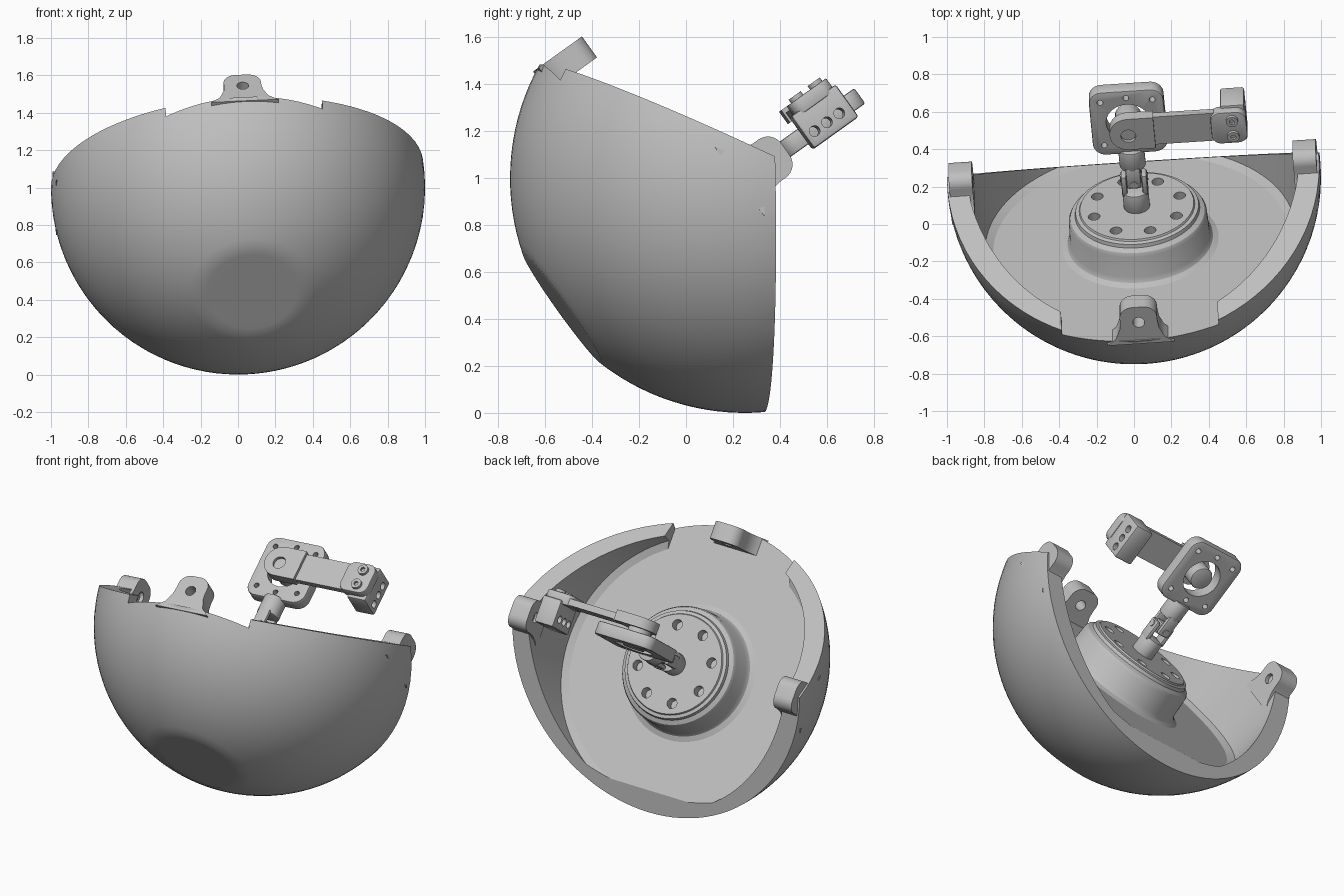
import bpy, bmesh
from math import sin, cos, pi, radians
from mathutils import Matrix, Vector

if "Cube" in bpy.data.objects:
    bpy.data.objects.remove(bpy.data.objects["Cube"])

grey = bpy.data.materials.new("plain_grey")
grey.use_nodes = True
grey.diffuse_color = (0.52, 0.52, 0.52, 1)
grey.node_tree.nodes["Principled BSDF"].inputs["Base Color"].default_value = grey.diffuse_color

# Tilted working frame: x across, -y towards the top lip, z out of the opening
axis = Vector((-0.08, 0.81, 0.58)).normalized()
down = axis.cross(Vector((0.995, 0.07, 0.05))).normalized()
across = down.cross(axis)
FRAME = Matrix.Translation((0, 0.25, 1)) @ Matrix((across, down, axis)).transposed().to_4x4()


def make(name, bm):
    bmesh.ops.remove_doubles(bm, verts=bm.verts, dist=1e-5)
    bmesh.ops.recalc_face_normals(bm, faces=bm.faces)
    mesh = bpy.data.meshes.new(name)
    bm.to_mesh(mesh)
    bm.free()
    mesh.materials.append(grey)
    obj = bpy.data.objects.new(name, mesh)
    bpy.context.collection.objects.link(obj)
    obj.matrix_world = FRAME
    return obj


def finish(obj, cutters=(), bevel=0):
    bpy.ops.object.select_all(action='DESELECT')
    bpy.context.view_layer.objects.active = obj
    obj.select_set(True)
    if bevel:
        mod = obj.modifiers.new("soft_edges", 'BEVEL')
        mod.width, mod.segments, mod.limit_method = bevel, 2, 'ANGLE'
        bpy.ops.object.modifier_apply(modifier=mod.name)
    for cutter in cutters:
        mod = obj.modifiers.new("cut", 'BOOLEAN')
        mod.operation, mod.object, mod.solver = 'DIFFERENCE', cutter, 'EXACT'
        bpy.ops.object.modifier_apply(modifier=mod.name)
        bpy.data.objects.remove(cutter)
    bpy.ops.object.shade_smooth_by_angle(angle=radians(32))
    return obj


def prism(name, points, along, lo, hi):
    bm = bmesh.new()
    place = (lambda a, b: (lo, a, b)) if along == 'x' else (lambda a, b: (a, lo, b))
    face = bm.faces.new([bm.verts.new(place(a, b)) for a, b in points])
    new = bmesh.ops.extrude_face_region(bm, geom=[face])["geom"]
    shift = Vector((hi - lo, 0, 0) if along == 'x' else (0, hi - lo, 0))
    bmesh.ops.translate(bm, vec=shift, verts=[v for v in new if isinstance(v, bmesh.types.BMVert)])
    return make(name, bm)


def rod(name, centre, along, radius, length, sides=32):
    bm = bmesh.new()
    turn = {'x': Matrix.Rotation(pi / 2, 4, 'Y'), 'y': Matrix.Rotation(pi / 2, 4, 'X'), 'z': Matrix()}[along]
    bmesh.ops.create_cone(bm, cap_ends=True, segments=sides, radius1=radius, radius2=radius,
                          depth=length, matrix=Matrix.Translation(centre) @ turn)
    return make(name, bm)


def lathe(name, profile, steps=96):
    bm = bmesh.new()
    verts = [bm.verts.new((r, 0, z)) for r, z in profile]
    edges = [bm.edges.new(pair) for pair in zip(verts, verts[1:])]
    bmesh.ops.spin(bm, geom=verts + edges, cent=(0, 0, 0), axis=(0, 0, 1), angle=2 * pi, steps=steps)
    return make(name, bm)


def box(name, x, y, z):
    return prism(name, [(x[0], z[0]), (x[1], z[0]), (x[1], z[1]), (x[0], z[1])], 'y', *y)


def rounded(cx, cz, half_w, half_h, r, steps=8):
    points = []
    for q, (sx, sz) in enumerate([(1, 1), (-1, 1), (-1, -1), (1, -1)]):
        for i in range(steps + 1):
            a = (q + i / steps) * pi / 2
            points.append((cx + sx * (half_w - r) + r * cos(a), cz + sz * (half_h - r) + r * sin(a)))
    return points


# Shell: ball with a flattened pole, saddle-shaped opening and flat-floored cavity
bm = bmesh.new()
bmesh.ops.create_uvsphere(bm, u_segments=96, v_segments=64, radius=1)
for v in bm.verts:
    v.co.z = max(v.co.z, -0.958)
shell = make("shell", bm)
opening = prism("opening_cutter", [(0, 0.08), (1.2, -0.745), (1.2, 1.2), (-1.2, 1.2), (-1.2, -0.597)], 'x', -1.3, 1.3)
cavity = lathe("cavity_cutter", [(0, -0.43), (0.79, -0.43), (0.83, -0.405), (0.885, 0), (0.885, 1.3), (0, 1.3)])
lip_gap = box("lip_cutter", (-0.42, 0.42), (-1.2, -0.6), (-0.43, 0.5))
finish(shell, [opening, cavity, lip_gap])


# Mounting ears with flared feet and a screw hole
def ear(name, along, lo, hi, z):
    half = [(0.18, z - 0.14), (0.13, z - 0.1), (0.105, z - 0.04), (0.1, z)]
    for i in range(9):
        a = i / 8 * pi / 2
        half.append((0.03 + 0.07 * cos(a), z + 0.03 + 0.07 * sin(a)))
    outline = half + [(-s, h) for s, h in reversed(half)]
    body = prism(name, outline, along, lo, hi)
    mid = (lo + hi) / 2
    centre = (mid, 0, z) if along == 'x' else (0, mid, z)
    finish(body, [rod("ear_hole", centre, along, 0.032, 0.5)])


ear("top_ear", 'y', -0.895, -0.785, -0.315)
ear("left_ear", 'x', 0.86, 0.985, 0.035)
ear("right_ear", 'x', -0.985, -0.86, 0.035)

# Central boss with a ring of holes
boss = lathe("boss", [(0, -0.5), (0.42, -0.5), (0.42, -0.43), (0.39, -0.415), (0.375, -0.39), (0.37, -0.26),
                      (0.36, -0.24), (0.335, -0.225), (0.33, -0.205), (0.31, -0.2), (0.305, -0.19), (0, -0.19)])
ring = [(0.24 * cos(i * pi / 4 + 0.3), 0.24 * sin(i * pi / 4 + 0.3), -0.19) for i in range(8)]
finish(boss, [rod("boss_hole", p, 'z', 0.032, 0.12, 24) for p in ring])

# Universal joint: two hubs, two crossed forks and a spider
finish(rod("lower_hub", (0, 0, -0.14), 'z', 0.07, 0.12), bevel=0.006)
finish(rod("upper_hub", (0, 0, 0.14), 'z', 0.07, 0.12), bevel=0.006)
for side in (-1, 1):
    x = sorted((side * 0.04, side * 0.07))
    finish(box("lower_fork", x, (-0.04, 0.04), (-0.1, 0.03)), bevel=0.012)
    finish(box("upper_fork", (-0.04, 0.04), x, (-0.03, 0.1)), bevel=0.012)
finish(box("joint_spider", (-0.035, 0.035), (-0.035, 0.035), (-0.035, 0.035)), bevel=0.006)
finish(rod("spider_pin", (0, 0, 0), 'x', 0.02, 0.15, 20))
finish(rod("spider_pin", (0, 0, 0), 'y', 0.02, 0.15, 20))

# Bearing plate: rounded square with a large bore and small screw holes
ZC = 0.39
plate = prism("bearing_plate", rounded(0, ZC, 0.2, 0.205, 0.07), 'y', -0.04, 0.04)
spots = [(0.14 * sx, ZC + 0.14 * sz) for sx in (-1, 1) for sz in (-1, 1)]
spots += [(0, ZC - 0.16), (0, ZC + 0.16)]
bores = [rod("bore", (0, 0, ZC), 'y', 0.118, 0.3, 48)]
bores += [rod("screw_hole", (x, 0, z), 'y', 0.016, 0.3, 16) for x, z in spots]
finish(plate, bores, bevel=0.008)
finish(rod("bearing_pin", (0, -0.03, ZC), 'y', 0.07, 0.14), bevel=0.008)

# Crank arm: thin bar with thicker round-ended pads
finish(prism("arm_bar", rounded(0.26, 0.385, 0.3, 0.09, 0.01), 'y', -0.125, -0.085))
hub_pad = prism("arm_hub_pad", [p if p[0] < 0 else (0.14, p[1]) for p in rounded(0, 0.385, 0.1, 0.1, 0.099)],
                'y', -0.145, -0.08)
finish(hub_pad, [rod("pin_hole", (0, -0.145, 0.375), 'y', 0.04, 0.06)])
finish(prism("arm_end_pad", rounded(0.54, 0.385, 0.095, 0.1, 0.05), 'y', -0.145, -0.08), bevel=0.005)

# End block with three side holes and two cap screws
block = box("end_block", (0.5, 0.63), (-0.1, 0.07), (0.265, 0.5))
finish(block, [rod("block_hole", (0.565, 0.01, z), 'x', 0.023, 0.3, 24) for z in (0.31, 0.375, 0.44)], bevel=0.012)
for z in (0.335, 0.435):
    screw = rod("cap_screw", (0.56, -0.148, z), 'y', 0.032, 0.03, 24)
    finish(screw, [rod("screw_socket", (0.56, -0.163, z), 'y', 0.015, 0.03, 6)])
